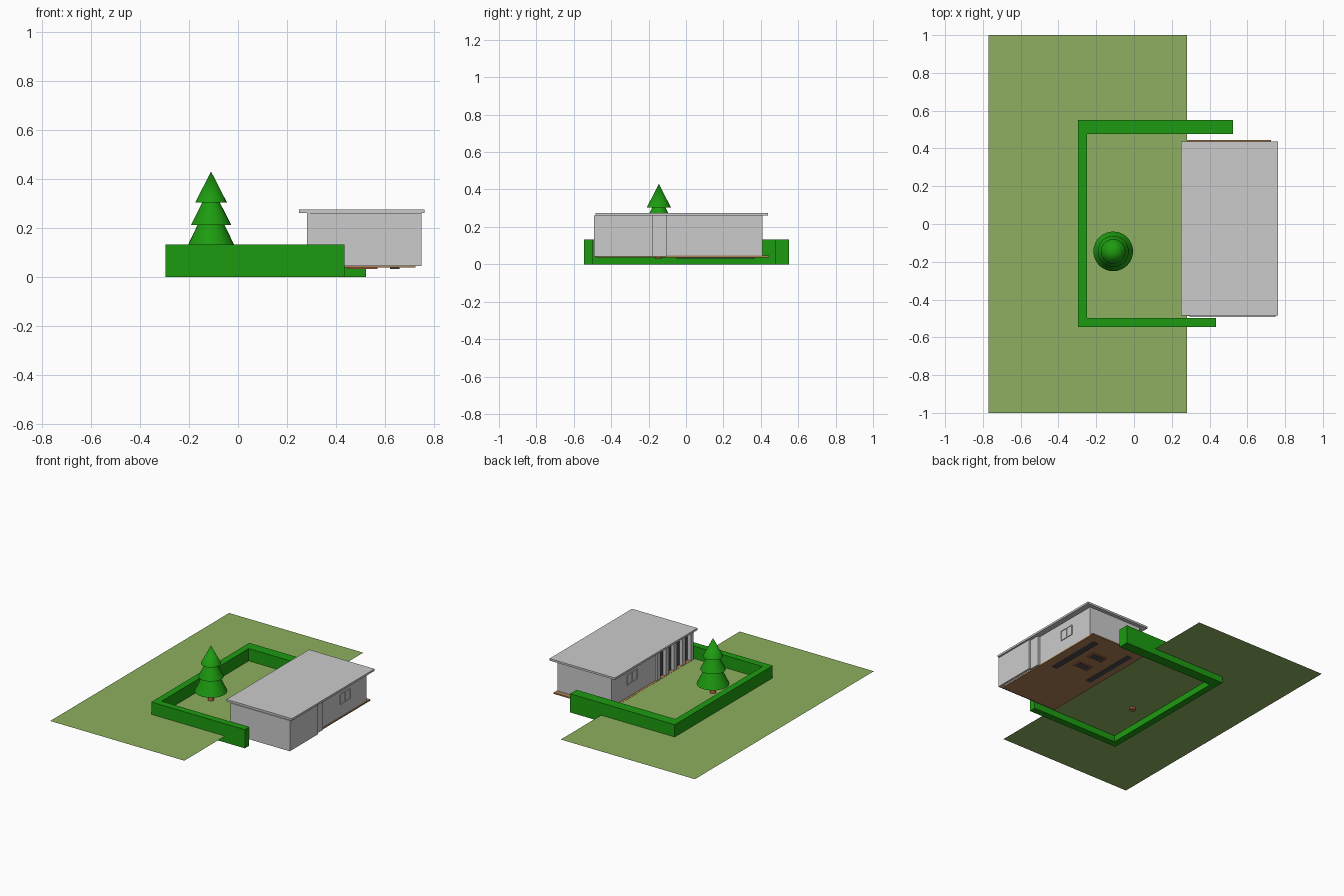
import bpy
from math import radians

if "Cube" in bpy.data.objects:
    bpy.data.objects.remove(bpy.data.objects["Cube"])


def material(name, r, g, b):
    m = bpy.data.materials.new(name)
    m.diffuse_color = (r, g, b, 1)
    m.use_nodes = True
    m.node_tree.nodes["Principled BSDF"].inputs["Base Color"].default_value = m.diffuse_color
    return m


LEAF = material("leaf", 0.012, 0.33, 0.005)
GRASS = material("grass", 0.27, 0.43, 0.115)
WOOD = material("wood", 0.42, 0.22, 0.09)
TERRACOTTA = material("terracotta", 0.5, 0.14, 0.07)
DARK = material("dark_grey", 0.07, 0.07, 0.08)


def box(name, x, y, z, mat=None):
    """Box from (min, max) ranges."""
    bpy.ops.mesh.primitive_cube_add(
        size=1, location=[(a + b) / 2 for a, b in (x, y, z)])
    o = bpy.context.object
    o.name = name
    o.scale = [b - a for a, b in (x, y, z)]
    bpy.ops.object.transform_apply(location=False, rotation=False)
    if mat:
        o.data.materials.append(mat)
    return o


def cone(name, r1, r2, z1, z2, mat):
    bpy.ops.mesh.primitive_cone_add(
        vertices=32, radius1=r1, radius2=r2, depth=z2 - z1,
        location=(-0.11, -0.145, (z1 + z2) / 2))
    o = bpy.context.object
    o.name = name
    o.data.materials.append(mat)
    bpy.ops.object.shade_smooth_by_angle(angle=radians(35))


def window(name, x, y, z):
    """Two-pane window with a frame standing slightly proud of the wall."""
    w, h, t, d = 0.055, 0.035, 0.006, 0.005
    box(name + "_pane", (x - 0.001, x + 0.001), (y - w, y + w), (z - h, z + h))
    for k in (-1, 0, 1):
        c = y + k * w
        box(name + "_post", (x - d, x + d), (c - t / 2, c + t / 2), (z - h, z + h))
    for k in (-1, 1):
        c = z + k * h
        box(name + "_rail", (x - d, x + d), (y - w, y + w), (c - t / 2, c + t / 2))


# Lawn: single flat sheet
bpy.ops.mesh.primitive_plane_add(size=1, location=(-0.245, 0, 0.045))
lawn = bpy.context.object
lawn.name = "lawn"
lawn.scale = (1.05, 2, 1)
lawn.data.materials.append(GRASS)

# Hedge on three sides
H = (0, 0.132)
box("hedge_left", (-0.297, -0.25), (-0.545, 0.55), H, LEAF)
box("hedge_front", (-0.25, 0.435), (-0.545, -0.497), H, LEAF)
box("hedge_back", (-0.25, 0.523), (0.477, 0.55), H, LEAF)

# Tree
cone("trunk", 0.02, 0.02, 0.032, 0.125, TERRACOTTA)
cone("lower_branches", 0.105, 0.055, 0.108, 0.212, LEAF)
cone("middle_branches", 0.082, 0.035, 0.212, 0.305, LEAF)
cone("top_branches", 0.065, 0, 0.303, 0.43, LEAF)

# House floor and roof
box("floor", (0.28, 0.725), (-0.48, 0.445), (0.037, 0.046), WOOD)
box("roof", (0.25, 0.762), (-0.485, 0.438), (0.26, 0.274))

# Walls, with a step in the right side
Z = (0.043, 0.26)
T = 0.015
box("front_wall", (0.295, 0.75), (-0.492, -0.477), Z)
box("back_wall", (0.295, 0.72), (0.41 - T, 0.41), Z)
box("right_wall_front", (0.75 - T, 0.75), (-0.49, -0.178), Z)
box("right_wall_pier", (0.715, 0.738), (-0.18, -0.103), Z)
box("right_wall_back", (0.72 - T, 0.72), (-0.105, 0.41), Z)
box("left_wall", (0.295, 0.295 + T), (-0.09, 0.41), Z)

# Glazed left front with upright posts
box("glazing", (0.306, 0.309), (-0.48, -0.09), Z, DARK)
for i in range(5):
    y = -0.472 + i * 0.0925
    box("door_post", (0.282, 0.306), (y - 0.016, y + 0.016), Z)
box("door_head", (0.285, 0.306), (-0.48, -0.09), (0.24, 0.26))

# Windows
window("left_window", 0.295, 0.18, 0.17)
window("right_window", 0.72, 0.17, 0.17)

# Furniture bases showing under the floor
for y in (0.085, 0.23):
    box("table_edge", (0.45, 0.57), (y - 0.032, y + 0.032), (0.032, 0.06), TERRACOTTA)
    box("table_panel", (0.462, 0.558), (y - 0.022, y + 0.022), (0.031, 0.06), DARK)
box("counter_base", (0.33, 0.37), (-0.05, 0.37), (0.034, 0.06), DARK)
box("cabinet_base", (0.62, 0.66), (-0.05, 0.37), (0.032, 0.06), DARK)
